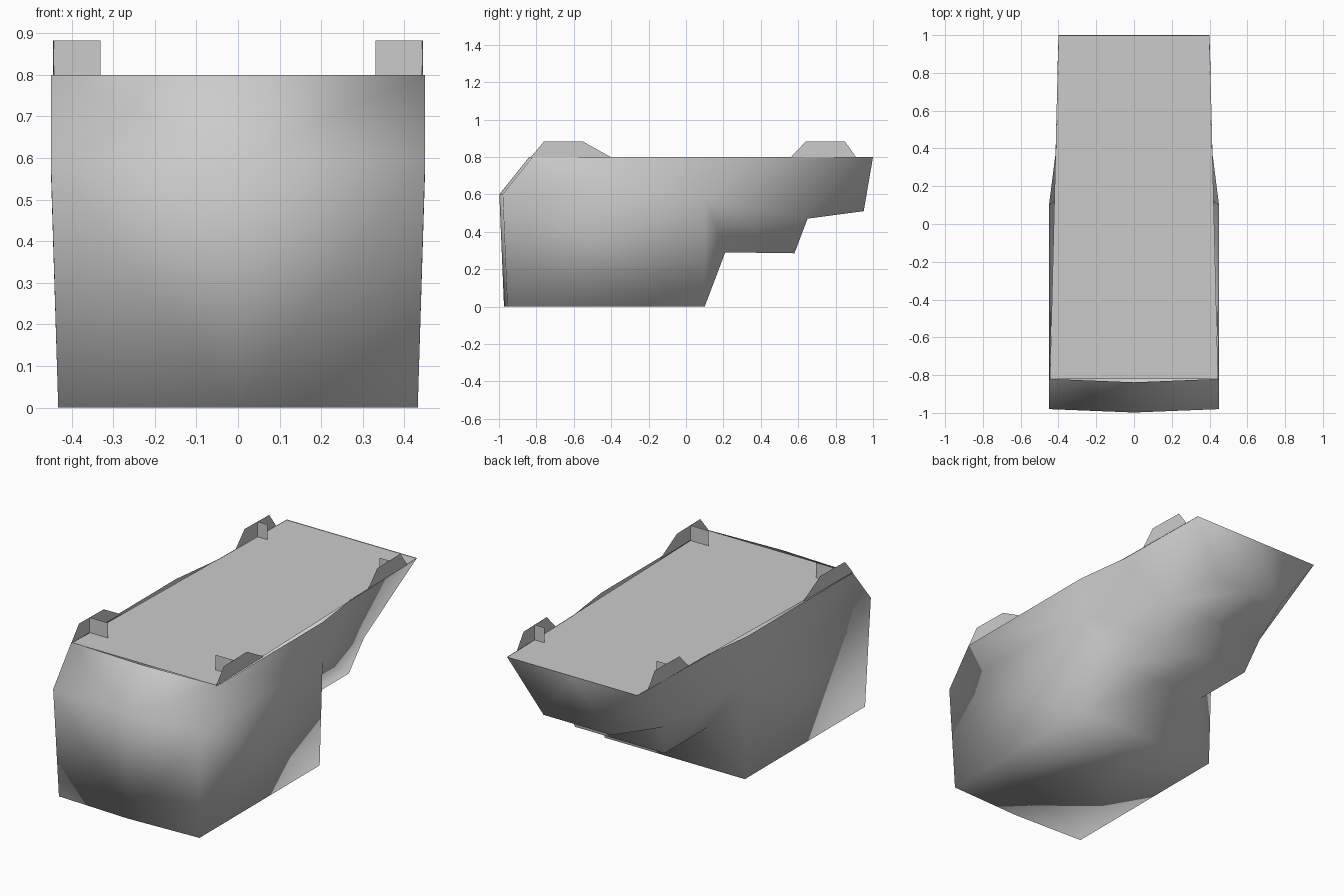
import bpy
import bmesh

if "Cube" in bpy.data.objects:
    bpy.data.objects.remove(bpy.data.objects["Cube"], do_unlink=True)

grey = bpy.data.materials.new("light_grey")
grey.use_nodes = True
grey.diffuse_color = (0.6, 0.6, 0.6, 1)
grey.node_tree.nodes["Principled BSDF"].inputs["Base Color"].default_value = (0.6, 0.6, 0.6, 1)


def build(name, points, faces, smooth=False, mirror=True):
    """Make an object from named points and faces written as point names."""
    mesh = bpy.data.meshes.new(name)
    bm = bmesh.new()
    verts = {key: bm.verts.new(co) for key, co in points.items()}
    for face in faces:
        bm.faces.new([verts[key] for key in face.split()]).smooth = smooth
    bmesh.ops.recalc_face_normals(bm, faces=bm.faces)
    bm.to_mesh(mesh)
    bm.free()
    mesh.materials.append(grey)
    obj = bpy.data.objects.new(name, mesh)
    bpy.context.collection.objects.link(obj)
    if mirror:
        mod = obj.modifiers.new("mirror", "MIRROR")
        mod.use_clip = True
    return obj


# Side outline of the hull, one half: belt is the widest line, tail steps up to the rear
hull = {
    "rim_front": (0.45, -0.82, 0.8),
    "belt_front": (0.45, -0.98, 0.6),
    "base_front": (0.432, -0.955, 0),
    "base_back": (0.432, 0.1, 0),
    "step_low": (0.28, 0.21, 0.29),
    "step_mid": (0.275, 0.58, 0.285),
    "step_high": (0.32, 0.65, 0.47),
    "tail_low": (0.21, 0.95, 0.51),
    "rim_back": (0.4, 1, 0.8),
}
outline = list(hull)

# Centre line, bulging slightly at the front
for key in outline:
    x, y, z = hull[key]
    hull["mid_" + key] = (0, y - (0.018 if key.endswith("front") else 0), z)

hull["belt_back"] = (0.45, 0.1, 0.58)
hull["rim_mid"] = (0.45, 0.1, 0.8)
hull["rim_waist"] = (0.412, 0.4, 0.8)

# Strip running around the front, bottom and tail
strip = [f"{a} {b} mid_{b} mid_{a}" for a, b in zip(outline, outline[1:])]

# Side walls
sides = [
    "rim_front belt_front belt_back rim_mid",
    "belt_front base_front base_back belt_back",
    "belt_back base_back step_low",
    "rim_mid belt_back rim_waist",
    "belt_back step_low step_mid",
    "belt_back step_mid step_high",
    "belt_back step_high rim_waist",
    "rim_waist step_high rim_back",
    "step_high tail_low rim_back",
]
build("hull", hull, strip + sides, smooth=True)

# Flat deck set just under the rim
build("deck", {
    "a": (-0.445, -0.82, 0.798), "b": (0.445, -0.82, 0.798),
    "c": (0.4, 0.998, 0.798), "d": (-0.4, 0.998, 0.798),
}, ["a b c d"], mirror=False)


# Upright brackets on the rim: a trapezoid along the side with a cross tab
def bracket(name, x_front, x_back, ys, tab_y, tab_in):
    x_tab = (x_front + x_back) / 2
    points = {
        "a": (x_front, ys[0], 0.798), "b": (x_front, ys[1], 0.882),
        "c": (x_back, ys[2], 0.882), "d": (x_back, ys[3], 0.798),
    }
    build(name + "_side_plates", points, ["a b c d"])
    tab = {
        "a": (x_tab, tab_y, 0.798), "b": (x_tab, tab_y, 0.882),
        "c": (tab_in, tab_y, 0.882), "d": (tab_in, tab_y, 0.798),
    }
    build(name + "_tabs", tab, ["a b c d"])


bracket("front_bracket", 0.445, 0.44, (-0.83, -0.76, -0.55, -0.4), -0.67, 0.33)
bracket("rear_bracket", 0.408, 0.403, (0.56, 0.64, 0.85, 0.91), 0.75, 0.345)
